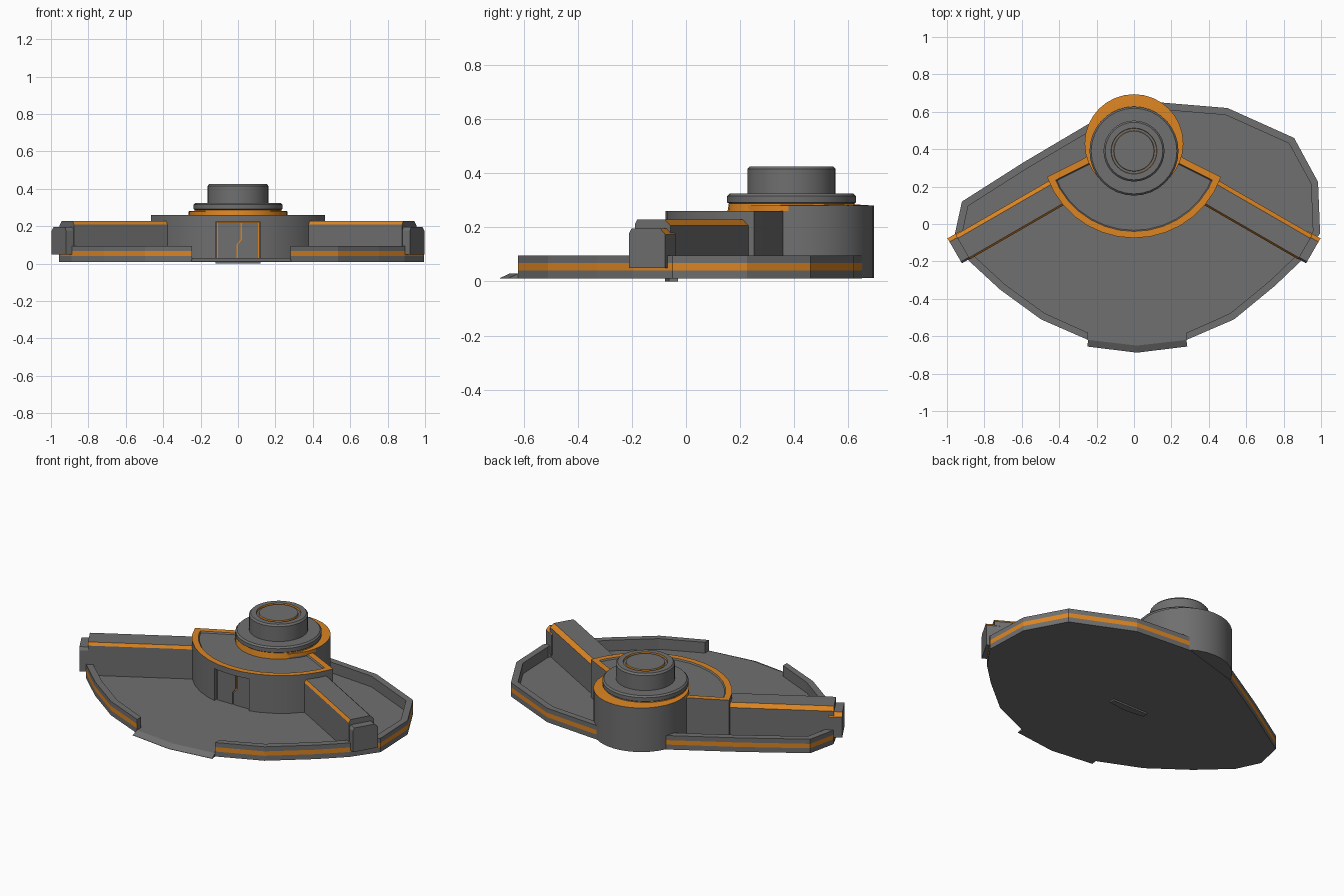
import bpy, bmesh, math
from mathutils import Vector

if "Cube" in bpy.data.objects:
    bpy.data.objects.remove(bpy.data.objects["Cube"])


def material(name, rgb):
    m = bpy.data.materials.new(name)
    m.diffuse_color = (*rgb, 1)
    m.use_nodes = True
    m.node_tree.nodes["Principled BSDF"].inputs["Base Color"].default_value = m.diffuse_color
    return m


GREY = material("grey", (0.16, 0.16, 0.16))
ORANGE = material("orange", (0.72, 0.235, 0.016))


def finish(name, bm, smooth=False):
    bmesh.ops.recalc_face_normals(bm, faces=bm.faces)
    me = bpy.data.meshes.new(name)
    bm.to_mesh(me)
    bm.free()
    me.materials.append(GREY)
    me.materials.append(ORANGE)
    ob = bpy.data.objects.new(name, me)
    bpy.context.collection.objects.link(ob)
    if smooth:
        me.shade_smooth()
        me.set_sharp_from_angle(angle=math.radians(30))
    return ob


def loft(bm, rings, mats=None, caps=True, closed=True):
    """Skin equal-length closed rings; mats(ring, edge) gives the material."""
    vs = [[bm.verts.new(p) for p in r] for r in rings]
    n = len(vs[0])
    for i in range(len(vs) - 1):
        for j in range(n):
            k = (j + 1) % n
            f = bm.faces.new((vs[i][j], vs[i][k], vs[i + 1][k], vs[i + 1][j]))
            f.material_index = mats(i, j) if mats else 0
    if caps:
        return bm.faces.new(vs[0]), bm.faces.new(vs[-1])


def prism(name, pts, z0, z1, mat=0):
    bm = bmesh.new()
    loft(bm, [[(x, y, z) for x, y in pts] for z in (z0, z1)], lambda i, j: mat)
    for f in bm.faces:
        f.material_index = mat
    return finish(name, bm)


def plate(name, pts, y0, y1, mat=0):
    """Outline in x-z, thickness along y."""
    bm = bmesh.new()
    loft(bm, [[(x, y, z) for x, z in pts] for y in (y0, y1)])
    for f in bm.faces:
        f.material_index = mat
    return finish(name, bm)


def box(x0, x1, z0, z1):
    return [(x0, z0), (x1, z0), (x1, z1), (x0, z1)]


def lathe(name, cy, profile, orange=(), n=32):
    bm = bmesh.new()
    rings = [[(r * math.cos(2 * math.pi * k / n), cy + r * math.sin(2 * math.pi * k / n), z)
              for k in range(n)] for r, z in profile]
    loft(bm, rings, lambda i, j: int(i in orange))
    return bm


# Base: rim swept round an open path, with an orange stripe
path = [Vector(p) for p in [
    (0.28, -0.62), (0.535, -0.51), (0.754, -0.33), (0.89, -0.20), (0.995, -0.05),
    (0.984, 0.225), (0.856, 0.46), (0.50, 0.62), (0.14, 0.65), (-0.235, 0.54),
    (-0.59, 0.33), (-0.92, 0.12), (-0.957, -0.05), (-0.89, -0.19), (-0.717, -0.35),
    (-0.497, -0.51), (-0.245, -0.62)]]


def inset(i, d):
    if i in (0, len(path) - 1):
        return path[i] + Vector((0, d))
    a = (path[i] - path[i - 1]).normalized()
    b = (path[i + 1] - path[i]).normalized()
    na, nb = Vector((-a.y, a.x)), Vector((-b.y, b.x))
    m = (na + nb).normalized()
    return path[i] + m * d / m.dot(na)


inner = [inset(i, 0.038) for i in range(len(path))]
bm = bmesh.new()
section = [(0, 0.01), (0, 0.04), (0, 0.067), (0, 0.095), (1, 0.095), (1, 0.01)]
loft(bm, [[(*(q if side else p), z) for side, z in section] for p, q in zip(path, inner)],
     lambda i, j: int(j == 1))
finish("base_rim", bm)

lip = [(-0.245, -0.62), (0.015, -0.65), (0.28, -0.62)]
prism("base_floor", [tuple(p) for p in inner] + lip, 0.01, 0.03)

# Entrance ramp filling the gap in the rim
toe = [(-0.25, -0.655), (0.015, -0.688), (0.285, -0.655)]
bm = bmesh.new()
loft(bm, [[(*a, 0.01), (*a, 0.03), (*b, 0.012), (*b, 0.01)] for a, b in zip(lip, toe)])
finish("entrance_ramp", bm)

# Fan-shaped body with an orange border and sunken top panel
arc = [(0.495 * math.cos(math.radians(a)), 0.42 + 0.495 * math.sin(math.radians(a)))
       for a in [200 + 10 * k for k in range(15)]]
bm = bmesh.new()
outline = arc + [(0.2, 0.385), (-0.2, 0.385)]
_, top = loft(bm, [[(x, y, z) for x, y in outline] for z in (0.012, 0.26)])
bmesh.ops.recalc_face_normals(bm, faces=bm.faces)
border = bmesh.ops.inset_region(bm, faces=[top], thickness=0.035, use_even_offset=True)
for f in border["faces"]:
    f.material_index = 1
bmesh.ops.inset_region(bm, faces=[top], thickness=0.006, depth=-0.008, use_even_offset=True)
body = finish("body", bm, smooth=True)

# Doorway recess
cutter = plate("doorway_cutter", box(-0.117, 0.117, 0.028, 0.225), -0.2, -0.025)
cutter.hide_render = True
cutter.display_type = 'WIRE'
mod = body.modifiers.new("doorway", 'BOOLEAN')
mod.object = cutter
mod.operation = 'DIFFERENCE'
mod.solver = 'EXACT'

plate("door_glow_panel", box(-0.116, 0.116, 0.02, 0.224), -0.034, -0.02, 1)
split = [(-0.005, 0.03), (-0.005, 0.10), (0.018, 0.13), (0.018, 0.218)]
plate("door_left", [(-0.107, 0.03)] + [(x - 0.004, z) for x, z in split] + [(-0.107, 0.218)],
      -0.042, -0.033)
plate("door_right", [(0.107, 0.03)] + [(x + 0.004, z) for x, z in split] + [(0.107, 0.218)],
      -0.042, -0.033)
prism("door_sill", [(-0.12, -0.03), (-0.12, -0.062), (0, -0.077), (0.12, -0.062), (0.12, -0.03)],
      0.0, 0.029)


# Radial arms with orange chamfers, and a lower block at each tip
def arm(name, side, r0, r1, front, back, z0, z1, chamfers):
    prof = [(front, z0), (back, z0), (back, z1 - 0.022), (back - 0.022, z1),
            (front + 0.01, z1), (front, z1 - 0.018)]
    c, s = math.cos(math.radians(30)), 0.5
    bm = bmesh.new()
    loft(bm, [[(side * (r * c + t * s), 0.41 - r * s + t * c, z) for t, z in prof]
              for r in (r0, r1)], lambda i, j: int(j in chamfers))
    finish(name, bm)


for side, label in ((-1, "left"), (1, "right")):
    arm(label + "_arm", side, 0.40, 1.06, -0.08, 0.072, 0.012, 0.228, (2, 4))
    arm(label + "_arm_tip", side, 1.03, 1.107, -0.077, 0.077, 0.05, 0.196, (2,))

# Round tower with an orange top ledge
bm = lathe("tower", 0.43, [(0.264, 0.012), (0.264, 0.26), (0.264, 0.28), (0.2, 0.284)], (2,))
for f in bm.faces:
    c = f.calc_center_median()
    if len(f.verts) == 4 and c.z > 0.262 and c.y < 0.36:
        f.material_index = 1
finish("tower", bm, smooth=True)

# Orange collar, then the cap disc and knob with a grooved top
finish("collar", lathe("collar", 0.39, [(0.238, 0.25), (0.232, 0.287)], (0,)), smooth=True)
finish("cap_and_knob", lathe("cap", 0.39, [
    (0.15, 0.284), (0.23, 0.286), (0.238, 0.292), (0.238, 0.315), (0.229, 0.324),
    (0.163, 0.324), (0.163, 0.415), (0.154, 0.425), (0.123, 0.425), (0.121, 0.416),
    (0.109, 0.416), (0.107, 0.425)], (8, 10)), smooth=True)
